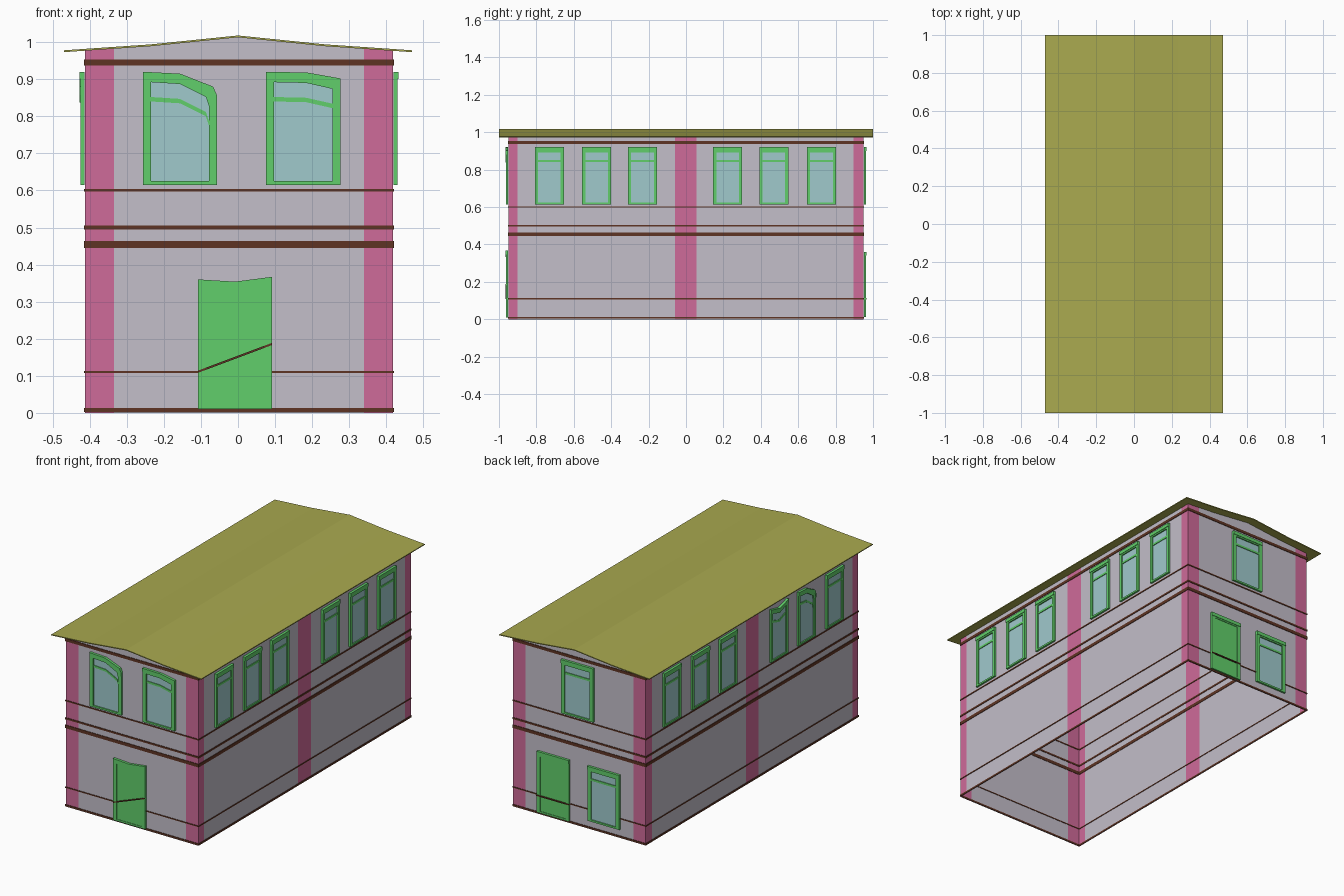
import bpy, bmesh

if "Cube" in bpy.data.objects:
    bpy.data.objects.remove(bpy.data.objects["Cube"])

XL, XR, Y = -0.413, 0.418, 0.95


def material(name, r, g, b):
    m = bpy.data.materials.new(name)
    m.diffuse_color = [(c / 255) ** 2.2 for c in (r, g, b)] + [1]
    m.use_nodes = True
    m.node_tree.nodes["Principled BSDF"].inputs["Base Color"].default_value = m.diffuse_color
    return m


WALL = material("wall_lilac", 194, 189, 200)
PINK = material("pilaster_pink", 206, 106, 152)
BROWN = material("band_brown", 95, 55, 40)
GREEN = material("frame_green", 97, 206, 106)
GLASS = material("glass_blue", 158, 200, 203)
ROOF = material("roof_olive", 168, 168, 80)


def place(side, u, v, d):
    """Facade coordinates: u along the wall, v up, d outward."""
    return {"front": (u, -Y - d, v), "back": (u, Y + d, v),
            "right": (XR + d, u, v), "left": (XL - d, u, v)}[side]


def finish(name, bm, mat, recalc=True):
    if recalc:
        bmesh.ops.recalc_face_normals(bm, faces=bm.faces)
    me = bpy.data.meshes.new(name)
    bm.to_mesh(me)
    bm.free()
    me.materials.append(mat)
    ob = bpy.data.objects.new(name, me)
    bpy.context.collection.objects.link(ob)


def sheet(name, side, pts, mat):
    bm = bmesh.new()
    if side in ("back", "left"):
        pts = pts[::-1]
    bm.faces.new([bm.verts.new(place(side, u, v, 0)) for u, v in pts])
    finish(name, bm, mat, False)


def slab(name, side, outer, d0, d1, mat, inner=None):
    """Extruded outline, with an optional matching inner outline as a hole."""
    bm = bmesh.new()
    n = len(outer)
    loops = [[bm.verts.new(place(side, u, v, d)) for u, v in pts]
             for pts, d in ([(outer, d0), (outer, d1)] +
                            ([(inner, d1), (inner, d0)] if inner else []))]
    if inner:
        pairs = [(loops[i], loops[(i + 1) % 4]) for i in range(4)]
    else:
        pairs = [(loops[0], loops[1])]
        bm.faces.new(loops[0])
        bm.faces.new(loops[1])
    for a, b in pairs:
        for i in range(n):
            j = (i + 1) % n
            bm.faces.new((a[i], a[j], b[j], b[i]))
    finish(name, bm, mat)


def strip(top, lo, hi):
    """Strip running below a top line, from depth lo to depth hi."""
    return [(u, v - hi) for u, v in top] + [(u, v - lo) for u, v in reversed(top)]


# roof: shallow folded plate with overhang
ridge = [(-0.47, 0.978), (-0.235, 0.994), (0, 1.018), (0.235, 0.994), (0.47, 0.978)]
slab("roof", "front", strip(ridge, 0, 0.005), 1 - Y, -1 - Y, ROOF)


def roof_z(x):
    for (a, za), (b, zb) in zip(ridge, ridge[1:]):
        if a <= x <= b:
            return za + (zb - za) * (x - a) / (b - a) - 0.004


# walls: single sheets split into plain panels and pink pilasters
def facade(side, breaks, first_pink=True):
    gable = side in ("front", "back")
    for i, (a, b) in enumerate(zip(breaks, breaks[1:])):
        pink = i % 2 == 0
        xs = [a] + [x for x in (-0.235, 0, 0.235) if gable and a < x < b] + [b]
        flat = roof_z(XR if side == "right" else XL)
        top = [(x, roof_z(x) if gable else flat) for x in reversed(xs)]
        sheet(f"{side}_{'pilaster' if pink else 'wall'}_{i}", side,
              [(a, 0), (b, 0)] + top, PINK if pink else WALL)


for s in ("front", "back"):
    facade(s, (XL, -0.335, 0.34, XR))
for s in ("right", "left"):
    facade(s, (-Y, -0.9, -0.058, 0.055, 0.895, Y))

# brown bands around the building
for i, (z0, z1) in enumerate([(0.003, 0.013), (0.107, 0.113), (0.445, 0.463),
                              (0.495, 0.505), (0.597, 0.604), (0.937, 0.953)]):
    for s in ("front", "back", "left", "right"):
        a, b = (XL, XR) if s in ("front", "back") else (-Y, Y)
        e = 0.003
        slab(f"{s}_band_{i}", s, [(a - e, z0), (b + e, z0), (b + e, z1), (a - e, z1)],
             -0.002, e, BROWN)


# windows and doors
def opening(name, side, u0, u1, z0, shape, door=False):
    w = u1 - u0
    top = [(u0 + w * f, z) for f, z in shape]
    k = 0.11 * w
    inner_top = [(u0 + k + (w - 2 * k) * f, z - 0.028) for f, z in shape]
    outer = [(u0, z0), (u1, z0)] + top[::-1]
    inner = [(u0 + k, z0 + 0.01), (u1 - k, z0 + 0.01)] + inner_top[::-1]
    slab(name + "_frame", side, outer, 0.001, 0.012, GREEN, inner)
    slab(name + ("_leaf" if door else "_glass"), side, inner, 0.001,
         0.009 if door else 0.005, GREEN if door else GLASS)
    slab(name + "_cornice", side, strip(top, 0, 0.02), 0.011, 0.015, GREEN)
    if not door:
        slab(name + "_transom", side, strip(inner_top, 0.04, 0.052), 0.004, 0.009, GREEN)


def flat(z):
    return [(0, z), (1, z)]


arched = [(0, 0.92), (0.5, 0.915), (0.95, 0.88), (1, 0.857)]
sloped = [(0, 0.92), (0.55, 0.918), (1, 0.902)]
dipped = [(0, 0.92), (0.5, 0.897), (1, 0.915)]

opening("front_window_left", "front", -0.256, -0.057, 0.615, arched)
opening("front_window_right", "front", 0.075, 0.277, 0.615, sloped)
opening("front_door", "front", -0.108, 0.092, 0.01,
        [(0, 0.36), (0.5, 0.354), (1, 0.367)], True)
opening("back_window_upper", "back", -0.092, 0.11, 0.615, flat(0.92))
opening("back_window_lower", "back", -0.255, -0.055, 0.05, flat(0.36))
opening("back_door", "back", 0.06, 0.262, 0.013, flat(0.36), True)

# rows of side windows; two on the left have bent heads
for i, y in enumerate((-0.808, -0.555, -0.31, 0.145, 0.392, 0.647)):
    opening(f"right_window_{i}", "right", y, y + 0.155, 0.615, flat(0.92))
    head = flat(0.92)
    if i == 1:
        head = [(1 - f, z) for f, z in reversed(arched)]
    elif i == 2:
        head = dipped
    opening(f"left_window_{i}", "left", y, y + 0.155, 0.615, head)

# band pieces crossing the doors
slab("front_door_rail", "front", [(-0.108, 0.108), (0.092, 0.183), (0.092, 0.189),
                                  (-0.108, 0.114)], 0.008, 0.016, BROWN)
slab("back_door_rail", "back", [(0.06, 0.107), (0.262, 0.107), (0.262, 0.113),
                                (0.06, 0.113)], 0.008, 0.016, BROWN)
